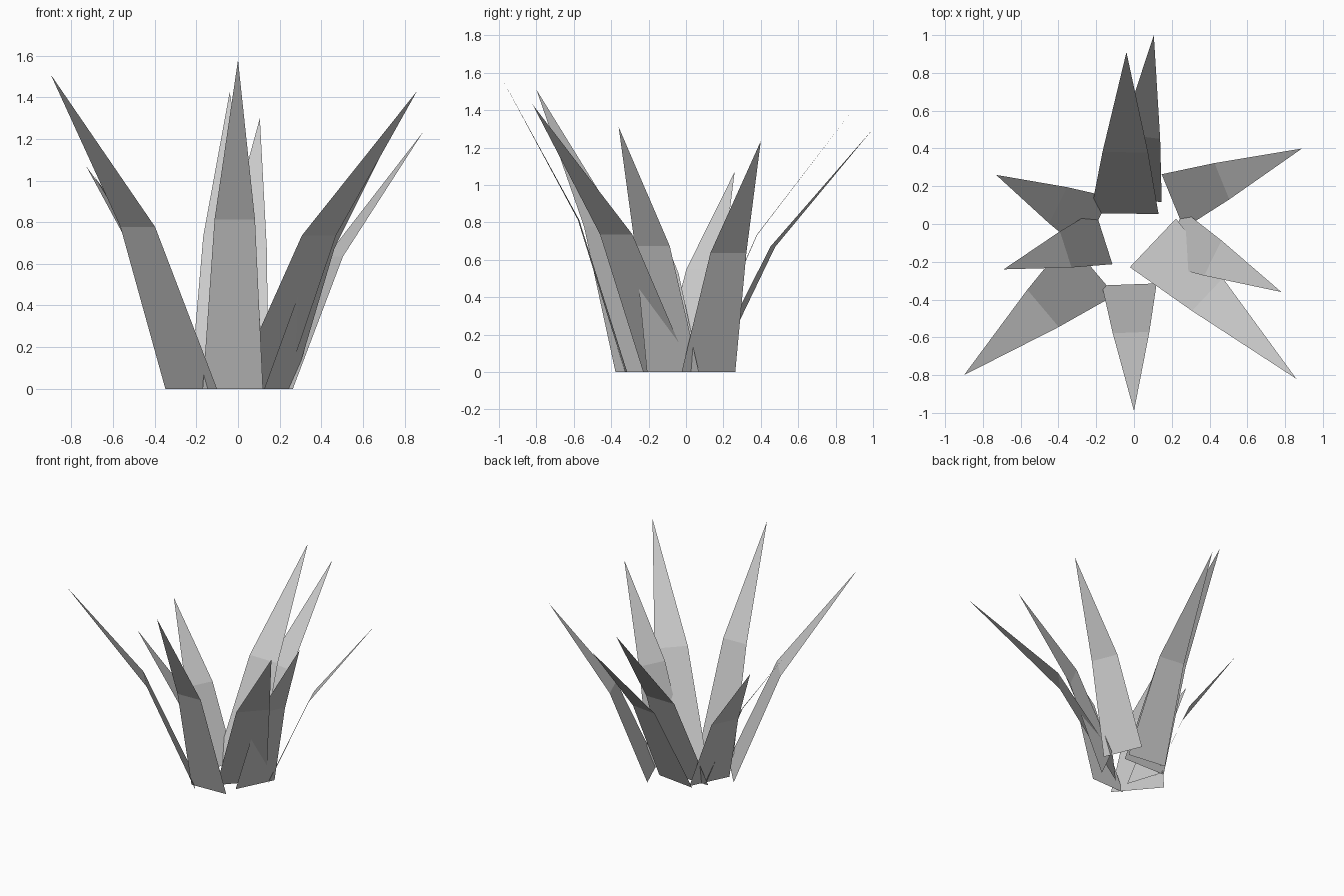
import bpy
from mathutils import Vector

default_cube = bpy.data.objects.get("Cube")
if default_cube:
    bpy.data.objects.remove(default_cube, do_unlink=True)

# Single leaf colour
leaf_grey = bpy.data.materials.new("leaf_grey")
leaf_grey.use_nodes = True
colour = (0.6, 0.6, 0.6, 1)
leaf_grey.diffuse_color = colour
leaf_grey.node_tree.nodes["Principled BSDF"].inputs["Base Color"].default_value = colour

# Proportions shared by every leaf
BEND_REACH = 0.38
BEND_HEIGHT = 0.515
BEND_WIDTH = 0.67


def make_leaf(name, base, tip, width):
    """Flat blade: a tapering lower panel, bent outward into a pointed tip."""
    root, point = Vector((*base, 0)), Vector(tip)
    reach = Vector((point.x - root.x, point.y - root.y, 0))
    side = reach.normalized().cross(Vector((0, 0, 1))) * width / 2
    bend = root + reach * BEND_REACH
    bend.z = point.z * BEND_HEIGHT
    corners = [root - side, root + side,
               bend + side * BEND_WIDTH, bend - side * BEND_WIDTH, point]
    mesh = bpy.data.meshes.new(name)
    mesh.from_pydata(corners, [], [(3, 2, 1, 0), (4, 2, 3)])
    mesh.materials.append(leaf_grey)
    mesh.update()
    leaf = bpy.data.objects.new(name, mesh)
    bpy.context.collection.objects.link(leaf)
    return leaf


# Ring of leaves: root centre, tip and root width
make_leaf("front_leaf", base=(-0.025, -0.32), tip=(0, -0.99, 1.58), width=0.29)
make_leaf("front_right_leaf", base=(-0.225, -0.23), tip=(-0.9, -0.8, 1.51), width=0.385)
make_leaf("right_leaf", base=(-0.16, -0.07), tip=(-0.69, -0.24, 1.02), width=0.3)
make_leaf("back_right_leaf", base=(-0.2, 0), tip=(-0.73, 0.26, 1.07), width=0.32)
make_leaf("tall_back_leaf", base=(-0.05, 0.055), tip=(-0.04, 0.91, 1.425), width=0.36)
make_leaf("short_back_leaf", base=(-0.007, 0.135), tip=(0.105, 1, 1.3), width=0.31)
make_leaf("back_left_leaf", base=(0.205, 0.12), tip=(0.89, 0.4, 1.235), width=0.31)
make_leaf("left_leaf", base=(0.195, -0.07), tip=(0.78, -0.36, 1.31), width=0.31)
make_leaf("front_left_leaf", base=(0.1, -0.1), tip=(0.86, -0.82, 1.43), width=0.355)
